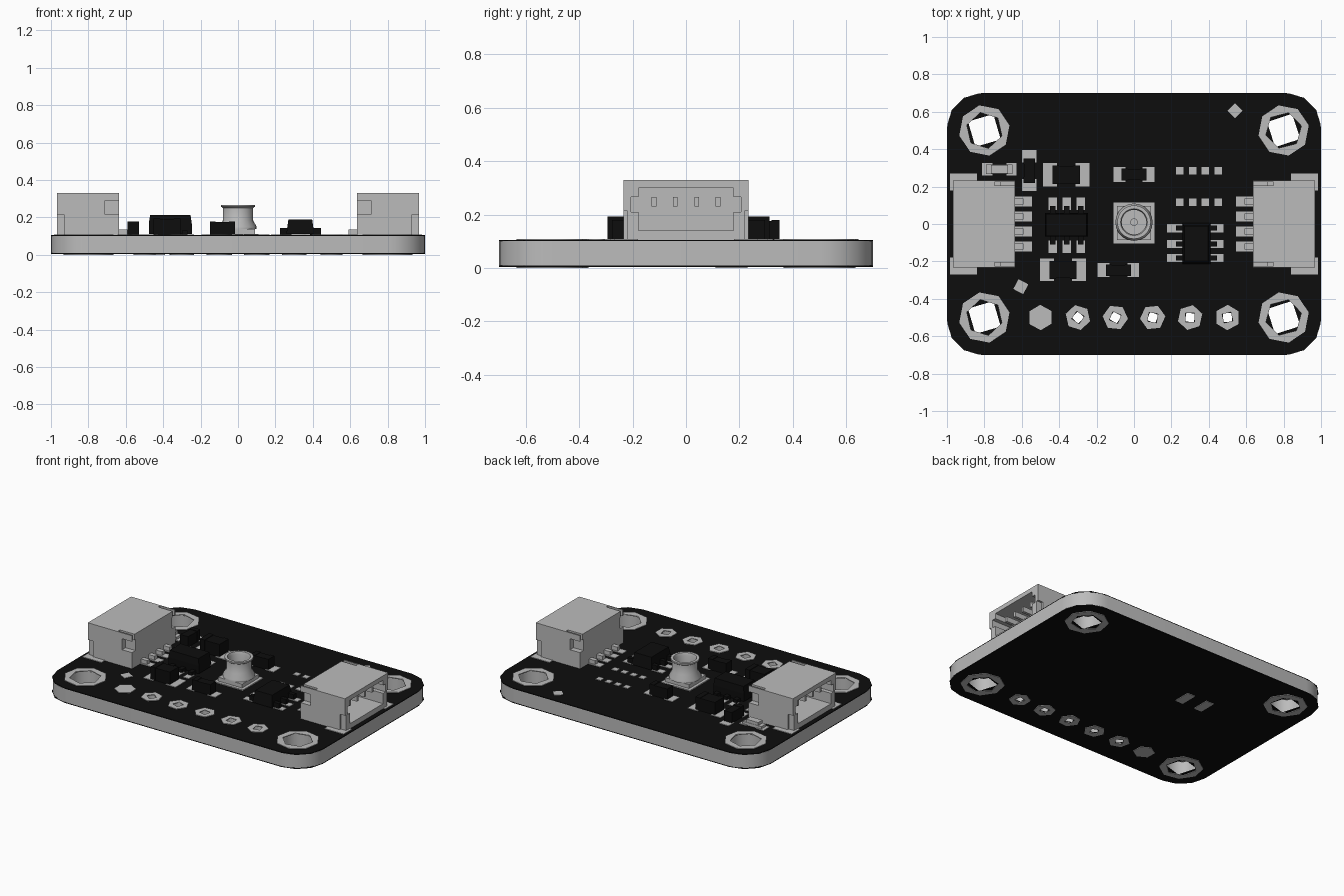
import bpy, bmesh, math
from mathutils import Matrix

old = bpy.data.objects.get("Cube")
if old:
    bpy.data.objects.remove(old)


def material(name, value):
    m = bpy.data.materials.new(name)
    m.use_nodes = True
    m.diffuse_color = (value, value, value, 1)
    m.node_tree.nodes["Principled BSDF"].inputs["Base Color"].default_value = (value, value, value, 1)
    return m


GREY = material("light grey", 0.5)
BLACK = material("black", 0.004)


def link(name, mesh, mat):
    obj = bpy.data.objects.new(name, mesh)
    bpy.context.collection.objects.link(obj)
    mesh.materials.append(mat)
    return obj


def boxes(name, items, mat, taper=1):
    """One object made of boxes given as (x, y, width, depth, bottom, top)."""
    bm = bmesh.new()
    for x, y, w, d, low, high in items:
        made = bmesh.ops.create_cube(bm, size=1)["verts"]
        for v in made:
            k = taper if v.co.z > 0 else 1
            v.co = (x + v.co.x * w * k, y + v.co.y * d * k, high if v.co.z > 0 else low)
    mesh = bpy.data.meshes.new(name)
    bm.to_mesh(mesh)
    bm.free()
    return link(name, mesh, mat)


def ring(x, y, r, n, turn=0):
    angles = [math.tau * i / n + turn for i in range(n)]
    return [(x + r * math.cos(a), y + r * math.sin(a)) for a in angles]


def outline(r, segments):
    pts = []
    for q, (sx, sy) in enumerate([(1, 1), (-1, 1), (-1, -1), (1, -1)]):
        for i in range(segments + 1):
            a = (q + i / segments) * math.pi / 2
            pts.append((sx * (1 - r) + r * math.cos(a), sy * (0.7 - r) + r * math.sin(a)))
    return pts


def plate(name, loops, low, high, mat):
    """Flat sheet from closed loops; inner loops become holes."""
    curve = bpy.data.curves.new(name, "CURVE")
    curve.dimensions = "2D"
    curve.fill_mode = "BOTH"
    curve.extrude = (high - low) / 2
    for loop in loops:
        s = curve.splines.new("POLY")
        s.points.add(len(loop) - 1)
        for p, (x, y) in zip(s.points, loop):
            p.co = (x, y, 0, 1)
        s.use_cyclic_u = True
    obj = link(name, curve, mat)
    obj.location.z = (low + high) / 2
    bpy.ops.object.select_all(action="DESELECT")
    obj.select_set(True)
    bpy.context.view_layer.objects.active = obj
    bpy.ops.object.convert(target="MESH")


# Board core, solder mask sheets and plated hole rings
MOUNTS = [(x, y) for x in (-0.8, 0.8) for y in (-0.5, 0.5)]
HEADERS = [(-0.5 + 0.2 * i, -0.5) for i in range(6)]


def holes(mount_r, mount_n, pin_r, pin_n, turn):
    found = [ring(x, y, mount_r, mount_n, turn + x) for x, y in MOUNTS]
    return found + [ring(x, y, pin_r, pin_n, turn + x) for x, y in HEADERS[1:]]


plate("board_core", [outline(0.2, 8)] + holes(0.105, 8, 0.04, 6, 0), 0.01, 0.1, GREY)
plate("top_mask", [outline(0.185, 3)] + holes(0.11, 8, 0.042, 6, 0), 0.1, 0.105, BLACK)
plate("bottom_mask", [outline(0.185, 3)] + holes(0.1, 4, 0.034, 4, 0.3), 0.004, 0.01, BLACK)
for side, low in (("top", 0.104), ("bottom", 0)):
    rings = [ring(x, y, 0.137, 8, 0.2) for x, y in MOUNTS]
    rings += [ring(x, y, 0.068, 6, x) for x, y in HEADERS]
    plate(side + "_hole_rings", rings + holes(0.098, 6, 0.034, 4, 0.5), low, low + 0.005, GREY)

# Bare pads and fiducial marks
PAD = (0.1, 0.109)
pads = [(x, y, 0.04, 0.04, *PAD) for x in (0.245, 0.313, 0.382, 0.45) for y in (0.115, 0.285)]
pads += [(x, y, 0.045, 0.065, *PAD) for x in (-0.435, -0.36, -0.285) for y in (-0.122, 0.108)]
pads += [(x, y, 0.085, 0.045, *PAD) for x in (0.22, 0.437) for y in (-0.182, -0.107, -0.022)]
boxes("chip_pads", pads, GREY)
boxes("bottom_pads", [(x, 0.17, 0.06, 0.12, 0, 0.008) for x in (-0.42, -0.27)], GREY)
plate("fiducials", [ring(0.54, 0.605, 0.04, 4), ring(-0.605, -0.335, 0.042, 4, 0.3)], 0.104, 0.108, GREY)

# Two-terminal parts: centre, half pitch, pad size, height, upright or not
PASSIVES = [
    ("large_capacitor_back", -0.363, 0.263, 0.087, 0.075, 0.125, 0.19, False),
    ("large_capacitor_front", -0.38, -0.245, 0.085, 0.075, 0.12, 0.19, False),
    ("resistor_front", -0.083, -0.247, 0.08, 0.062, 0.075, 0.176, False),
    ("resistor_back", 0, 0.264, 0.078, 0.065, 0.08, 0.176, False),
    ("resistor_upright", -0.56, 0.285, 0.077, 0.065, 0.075, 0.176, True),
]
for name, x, y, pitch, w, d, top, upright in PASSIVES:
    sizes = [(s * pitch, w, d, *PAD) for s in (-1, 1)]
    body = [(0, pitch * 0.9, d * 0.74, 0.105, top)]
    body += [(s * pitch * 0.65, pitch * 0.4, d * 0.8, 0.105, top + 0.003) for s in (-1, 1)]
    for part, items, mat in (("_pads", sizes, GREY), ("_body", body, BLACK)):
        if upright:
            placed = [(x, y + o, b, a, l, h) for o, a, b, l, h in items]
        else:
            placed = [(x + o, y, a, b, l, h) for o, a, b, l, h in items]
        boxes(name + part, placed, mat)

# Indicator light
boxes("indicator_pads", [(-0.72 + s * 0.065, 0.293, 0.055, 0.068, *PAD) for s in (-1, 1)], GREY)
boxes("indicator_body", [(-0.72, 0.293, 0.14, 0.05, 0.105, 0.125), (-0.72, 0.293, 0.09, 0.046, 0.125, 0.145)], GREY)

# Regulator and eight-lead style chips with their leads
boxes("regulator_body_lower", [(-0.362, -0.005, 0.23, 0.125, 0.112, 0.165)], BLACK)
boxes("regulator_body_upper", [(-0.362, -0.005, 0.23, 0.125, 0.165, 0.212)], BLACK, 0.94)
boxes("regulator_leads", [(x, y, 0.03, 0.05, 0.105, 0.13)
      for x in (-0.435, -0.36, -0.285) for y in (-0.085, 0.07)], BLACK)
boxes("sensor_chip_body", [(0.333, -0.105, 0.15, 0.22, 0.11, 0.188)], BLACK, 0.85)
boxes("sensor_chip_leads", [(x, y, 0.06, 0.028, 0.105, 0.142)
      for x in (0.255, 0.415) for y in (-0.182, -0.107, -0.022)], BLACK)

# Coaxial socket: square base with a turned, hollow barrel
boxes("coax_base", [(0, 0.005, 0.22, 0.22, 0.1, 0.112), (0, 0.005, 0.18, 0.18, 0.112, 0.138)], GREY)
profile = [(0, 0.13), (0.1, 0.138), (0.1, 0.15), (0.08, 0.185), (0.08, 0.25), (0.09, 0.257),
           (0.09, 0.267), (0.072, 0.267), (0.066, 0.25), (0.066, 0.15), (0.02, 0.15),
           (0.02, 0.22), (0, 0.22)]
bm = bmesh.new()
line = [bm.verts.new((r, 0, z)) for r, z in profile]
edges = [bm.edges.new(pair) for pair in zip(line, line[1:])]
bmesh.ops.spin(bm, geom=line + edges, axis=(0, 0, 1), cent=(0, 0, 0), angle=math.tau, steps=20)
bmesh.ops.remove_doubles(bm, verts=bm.verts, dist=0.0005)
bmesh.ops.recalc_face_normals(bm, faces=bm.faces)
bmesh.ops.transform(bm, matrix=Matrix.Translation((0, 0.01, 0)), verts=bm.verts)
mesh = bpy.data.meshes.new("coax_barrel")
bm.to_mesh(mesh)
bm.free()
barrel = link("coax_barrel", mesh, GREY)
bpy.ops.object.select_all(action="DESELECT")
barrel.select_set(True)
bpy.context.view_layer.objects.active = barrel
bpy.ops.object.shade_smooth_by_angle(angle=math.radians(35))

# Side connectors: hollow housing opening outwards, contacts, leads and pads
ROWS = [-0.12, -0.04, 0.04, 0.12]
for side, s in (("left", 1), ("right", -1)):
    housing = boxes(side + "_connector", [(s * 0.802, 0, 0.333, 0.466, 0.105, 0.33)], GREY)
    cuts = [(s * 0.87, 0, 0.3, 0.355, 0.14, 0.3), (s * 0.87, 0, 0.29, 0.41, 0.21, 0.265)]
    for e in (-1, 1):
        cuts.append((s * 0.66, e * 0.22, 0.1, 0.05, 0.215, 0.29))
        cuts.append((s * 0.68, e * 0.215, 0.13, 0.02, 0.285, 0.35))
        cuts.append((s * 0.96, e * 0.24, 0.06, 0.04, 0.09, 0.215))
    for cut in cuts:
        cutter = boxes("cutter", [cut], GREY)
        cutter.hide_render = True
        mod = housing.modifiers.new("cut", "BOOLEAN")
        mod.operation = "DIFFERENCE"
        mod.solver = "EXACT"
        mod.object = cutter
        bpy.context.view_layer.objects.active = housing
        bpy.ops.object.modifier_apply(modifier=mod.name)
        bpy.data.objects.remove(cutter)
    boxes(side + "_contacts", [(s * 0.82, y, 0.22, 0.018, 0.23, 0.265) for y in ROWS], GREY)
    boxes(side + "_leads", [(s * 0.62, y, 0.06, 0.03, 0.105, 0.135) for y in ROWS], GREY)
    solder = [(s * 0.595, y, 0.1, 0.052, *PAD) for y in ROWS]
    solder += [(s * 0.912, e * 0.225, 0.145, 0.09, *PAD) for e in (-1, 1)]
    boxes(side + "_solder_pads", solder, GREY)
